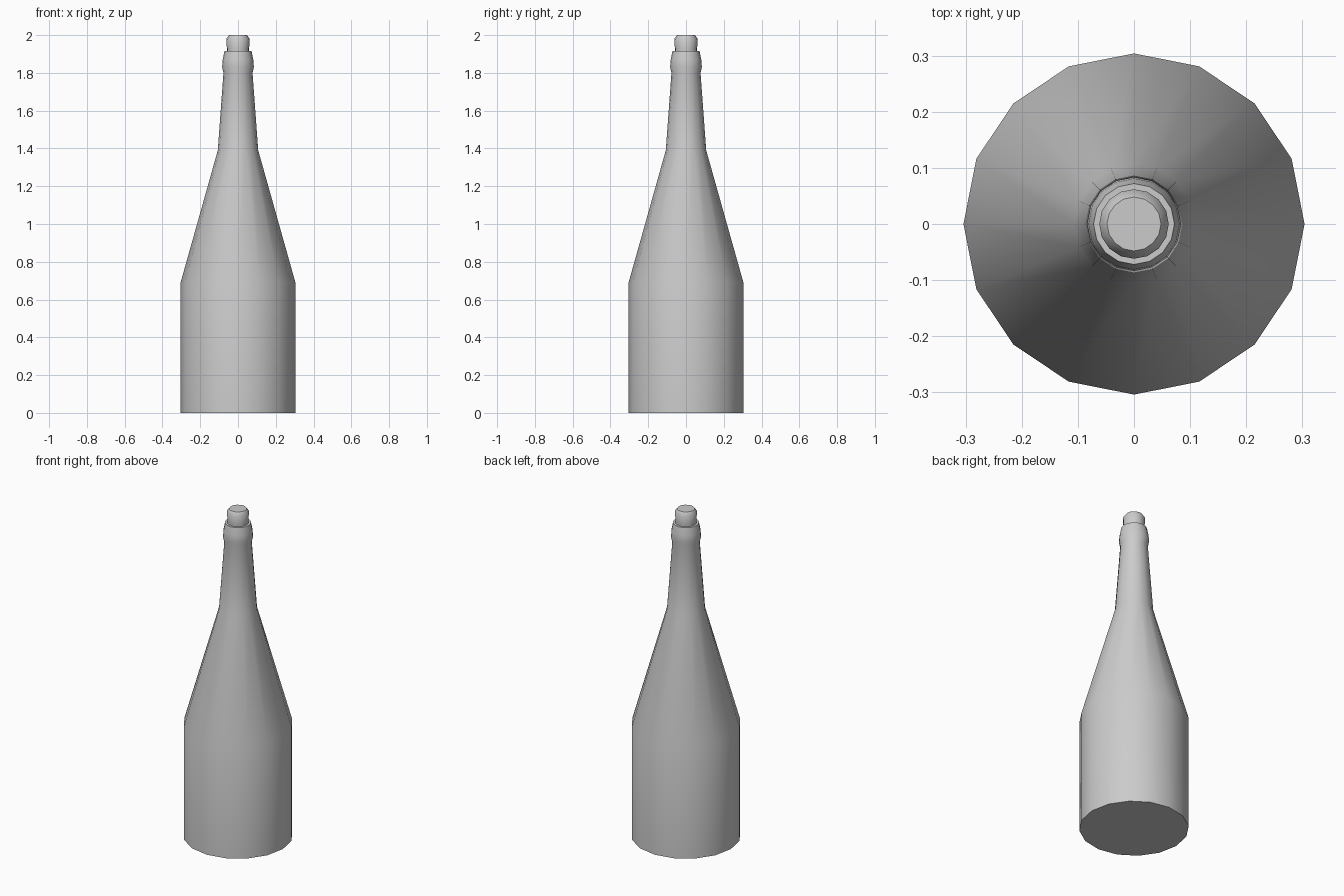
import bpy, bmesh
from math import cos, sin, pi, radians

if "Cube" in bpy.data.objects:
    bpy.data.objects.remove(bpy.data.objects["Cube"])

SIDES = 16

def lathe(name, profile, angle):
    """Revolve an (r, z) profile into a closed solid."""
    bm = bmesh.new()
    rings = [[bm.verts.new((r * cos(2 * pi * i / SIDES), r * sin(2 * pi * i / SIDES), z))
              for i in range(SIDES)] for r, z in profile]
    for a, b in zip(rings, rings[1:]):
        for i in range(SIDES):
            j = (i + 1) % SIDES
            bm.faces.new((a[i], a[j], b[j], b[i]))
    bm.faces.new(rings[0][::-1])
    bm.faces.new(rings[-1])
    mesh = bpy.data.meshes.new(name)
    bm.to_mesh(mesh)
    bm.free()
    ob = bpy.data.objects.new(name, mesh)
    bpy.context.collection.objects.link(ob)
    bpy.ops.object.select_all(action='DESELECT')
    ob.select_set(True)
    bpy.context.view_layer.objects.active = ob
    bpy.ops.object.shade_smooth_by_angle(angle=radians(angle))
    return ob

# Glass body: straight base, sloping shoulder, tapered neck, rounded collar
lathe("bottle", [(0.304, 0), (0.304, 0.69), (0.107, 1.39), (0.077, 1.80),
                 (0.084, 1.83), (0.081, 1.87), (0.072, 1.915)], 40)

# Stopper with a bevelled top
lathe("cork", [(0.059, 1.90), (0.059, 1.93), (0.062, 1.98), (0.048, 2.0)], 40)
